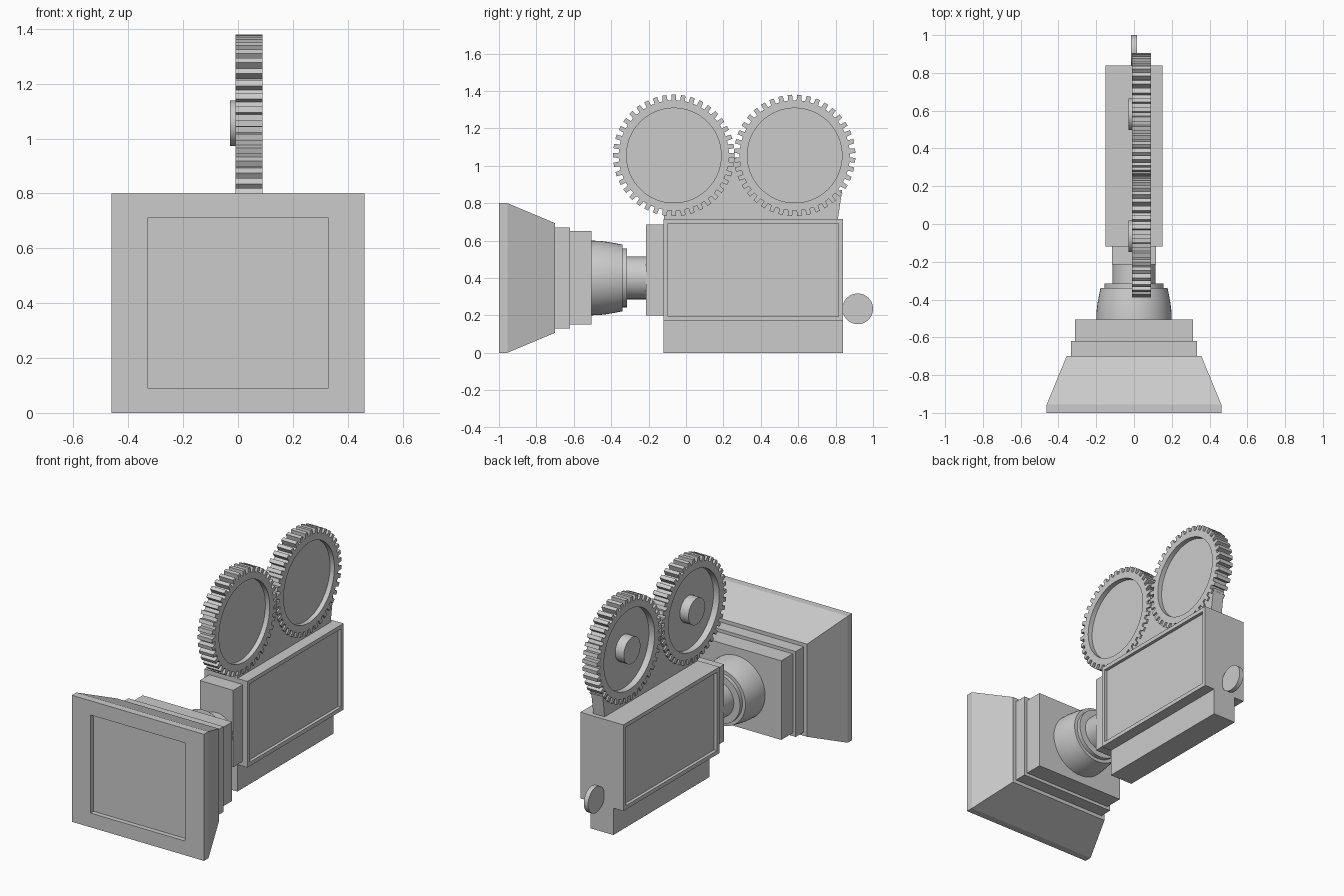
import bpy, bmesh
from math import sin, cos, pi, radians

if "Cube" in bpy.data.objects:
    bpy.data.objects.remove(bpy.data.objects["Cube"])


def loft(name, rings, smooth=False):
    """Skin a list of equal-length closed rings and cap both ends."""
    bm = bmesh.new()
    vs = [[bm.verts.new(p) for p in ring] for ring in rings]
    n = len(vs[0])
    for a, b in zip(vs, vs[1:]):
        for i in range(n):
            j = (i + 1) % n
            bm.faces.new((a[i], a[j], b[j], b[i]))
    bm.faces.new(vs[0])
    bm.faces.new(vs[-1])
    bmesh.ops.recalc_face_normals(bm, faces=bm.faces)
    me = bpy.data.meshes.new(name)
    bm.to_mesh(me)
    bm.free()
    ob = bpy.data.objects.new(name, me)
    bpy.context.collection.objects.link(ob)
    if smooth:
        bpy.ops.object.select_all(action='DESELECT')
        ob.select_set(True)
        bpy.context.view_layer.objects.active = ob
        bpy.ops.object.shade_smooth_by_angle(angle=radians(30))
    return ob


def rect_y(y, hx, hz, cz=0.4):
    return [(sx * hx, y, cz + sz * hz) for sx, sz in ((-1, -1), (1, -1), (1, 1), (-1, 1))]


def rect_x(x, y0, y1, z0, z1):
    return [(x, y0, z0), (x, y1, z0), (x, y1, z1), (x, y0, z1)]


def circle_y(y, r, cz=0.4, n=48):
    return [(r * cos(2 * pi * i / n), y, cz + r * sin(2 * pi * i / n)) for i in range(n)]


def circle_x(x, r, cy, cz, n=48):
    return [(x, cy + r * cos(2 * pi * i / n), cz + r * sin(2 * pi * i / n)) for i in range(n)]


# Stepped lens hood with a recessed front window
loft("lens_hood", [rect_y(*p) for p in (
    (-0.97, 0.33, 0.31), (-1.0, 0.33, 0.31), (-1.0, 0.462, 0.40), (-0.955, 0.462, 0.40),
    (-0.70, 0.357, 0.293), (-0.70, 0.333, 0.27), (-0.62, 0.333, 0.27),
    (-0.62, 0.313, 0.25), (-0.505, 0.313, 0.25))])

# Turned lens barrel and neck
loft("lens_barrel", [circle_y(*p) for p in (
    (-0.51, 0.20), (-0.46, 0.198), (-0.42, 0.193), (-0.38, 0.186), (-0.34, 0.178),
    (-0.34, 0.157), (-0.315, 0.157), (-0.315, 0.114), (-0.20, 0.114))], True)

# Lens mount block
loft("lens_mount", [rect_y(-0.215, 0.117, 0.243, 0.443), rect_y(-0.11, 0.117, 0.243, 0.443)])

# Camera body with a recessed panel on each side
outer = (-0.12, 0.84, 0.17, 0.715)
inner = (-0.095, 0.815, 0.195, 0.69)
loft("camera_body", [rect_x(-0.13, *inner), rect_x(-0.15, *inner), rect_x(-0.15, *outer),
                     rect_x(0.15, *outer), rect_x(0.15, *inner), rect_x(0.13, *inner)])

# Narrow base
base = (-0.12, 0.84, 0.0, 0.175)
loft("body_base", [rect_x(-0.08, *base), rect_x(0.08, *base)])

# Toothed film reels with recessed faces and hubs
TEETH, REEL_Z = 40, 1.055
REELS = {"front_reel": (-0.065, 0.0), "rear_reel": (0.581, 0.5)}


def reel_ring(x, cy, phase, radii):
    pts = []
    for t in range(TEETH):
        for off, r in zip((-0.28, -0.23, 0.23, 0.28), radii):
            a = 2 * pi * (t + off + phase) / TEETH
            pts.append((x, cy + r * cos(a), REEL_Z + r * sin(a)))
    return pts


for name, (cy, phase) in REELS.items():
    rim, teeth = [0.253] * 4, (0.295, 0.325, 0.325, 0.295)
    loft(name, [reel_ring(x, cy, phase, r) for x, r in (
        (0.03, rim), (-0.01, rim), (-0.01, teeth), (0.09, teeth), (0.09, rim), (0.06, rim))])
    loft(name + "_hub", [circle_x(-0.03, 0.083, cy, REEL_Z), circle_x(0.035, 0.083, cy, REEL_Z)], True)

# Reel bracket: plate with two concave arcs under the reels
outline = [(-0.12, 0.70), (0.81, 0.70), (0.835, 0.87)]
for cy, start, end in ((0.581, -40, -178), (-0.065, -2, -100)):
    for i in range(25):
        a = radians(start + (end - start) * i / 24)
        outline.append((cy + 0.292 * cos(a), REEL_Z + 0.292 * sin(a)))
loft("reel_bracket", [[(x, y, z) for y, z in outline] for x in (0.0, 0.08)])

# Disc knob on the back
loft("rear_knob", [circle_x(-0.015, 0.082, 0.918, 0.235), circle_x(0.015, 0.082, 0.918, 0.235)], True)
